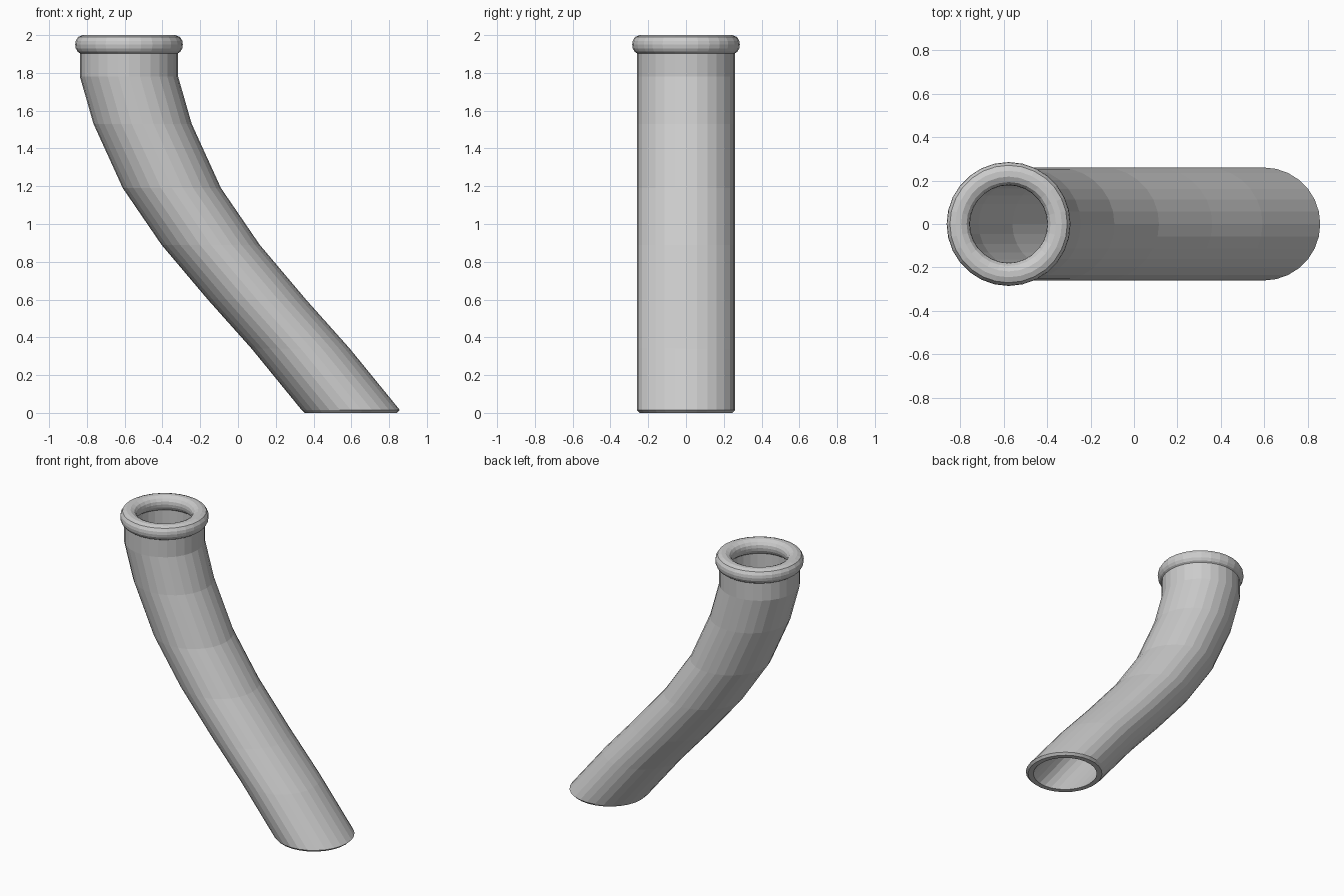
import bpy, bmesh, math

if "Cube" in bpy.data.objects:
    bpy.data.objects.remove(bpy.data.objects["Cube"])

SIDES = 28


def ring_loft(name, rings):
    """Join level rings (x, z, radius) into a closed, hollow shell."""
    bm = bmesh.new()
    loops = []
    for x, z, r in rings:
        loops.append([bm.verts.new((x + r * math.cos(2 * math.pi * i / SIDES),
                                    r * math.sin(2 * math.pi * i / SIDES), z))
                      for i in range(SIDES)])
    for k, a in enumerate(loops):
        b = loops[(k + 1) % len(loops)]
        for i in range(SIDES):
            j = (i + 1) % SIDES
            bm.faces.new((a[i], a[j], b[j], b[i]))
    bmesh.ops.recalc_face_normals(bm, faces=bm.faces[:])
    mesh = bpy.data.meshes.new(name)
    bm.to_mesh(mesh)
    bm.free()
    obj = bpy.data.objects.new(name, mesh)
    bpy.context.collection.objects.link(obj)
    return obj


# Sheared tube: level rings following a bent centre line
path = [(-0.577, 1.92), (-0.577, 1.78), (-0.505, 1.53), (-0.35, 1.19),
        (-0.145, 0.89), (0.10, 0.60), (0.332, 0.34), (0.597, 0.015)]
outer = [(x, z, 0.26) for x, z in path]
foot = [(0.597, 0.0, 0.245), (0.597, 0.0, 0.21)]
inner = [(x, z, 0.21) for x, z in reversed(path[:-1])]
ring_loft("bent_pipe", outer + foot + inner)

# Rounded lip around the top opening (r, z)
lip = [(0.245, 2.0), (0.27, 1.99), (0.282, 1.97), (0.285, 1.95),
       (0.282, 1.93), (0.272, 1.912), (0.255, 1.90), (0.205, 1.90),
       (0.19, 1.912), (0.181, 1.93), (0.178, 1.95), (0.181, 1.97),
       (0.193, 1.988), (0.218, 2.0)]
ring_loft("top_lip", [(-0.577, z, r) for r, z in lip])
